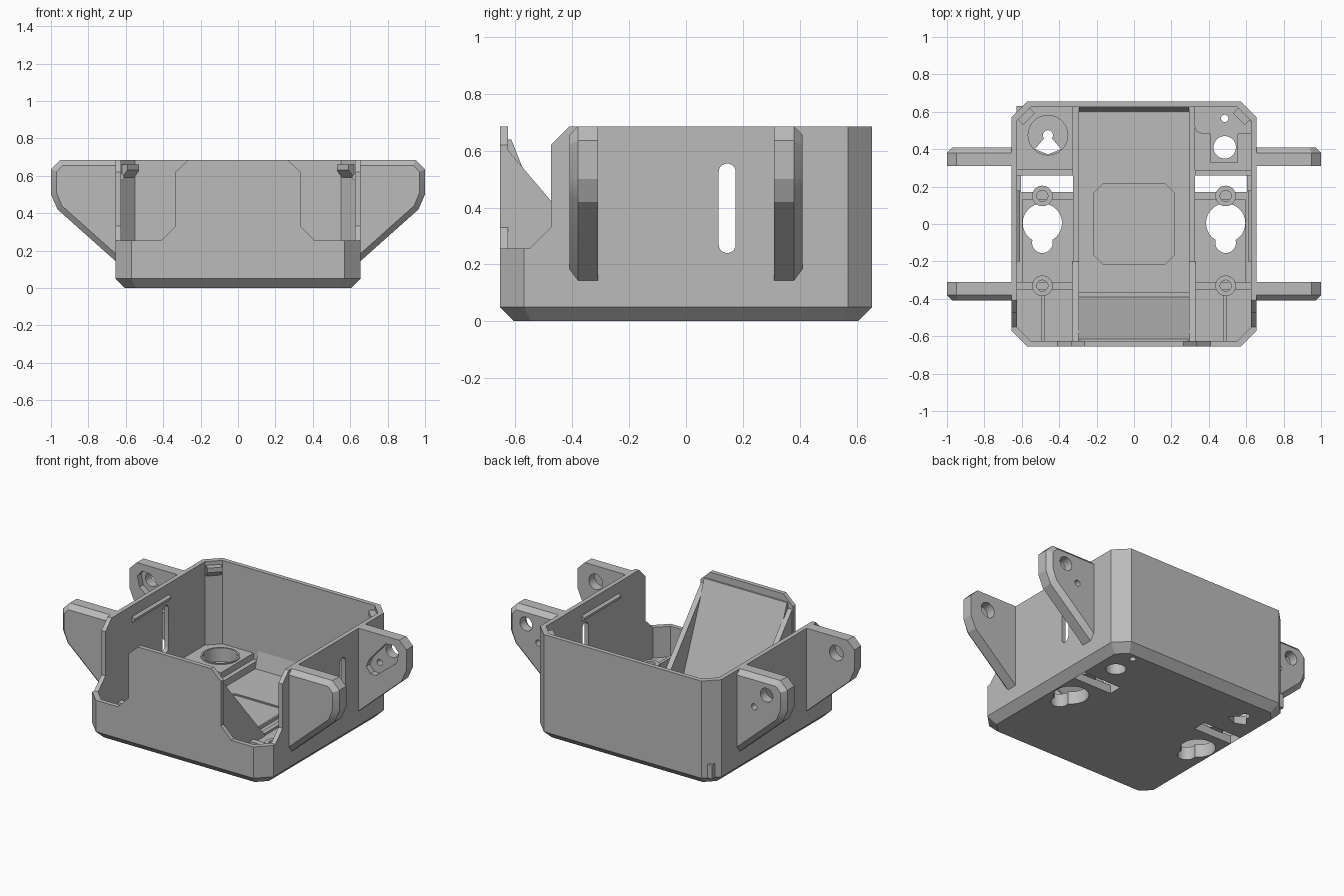
import bpy, bmesh, math
from mathutils import Vector

cube = bpy.data.objects.get("Cube")
if cube:
    bpy.data.objects.remove(cube, do_unlink=True)

grey = bpy.data.materials.new("plain grey")
grey.use_nodes = True
COLOUR = (0.5, 0.5, 0.5, 1)
grey.diffuse_color = COLOUR
grey.node_tree.nodes["Principled BSDF"].inputs["Base Color"].default_value = COLOUR
parts = []


def loft(name, rings, keep=True):
    """Closed solid through rings of equal point count."""
    bm = bmesh.new()
    loops = [[bm.verts.new(p) for p in ring] for ring in rings]
    n = len(loops[0])
    for a, b in zip(loops, loops[1:]):
        for i in range(n):
            bm.faces.new((a[i], a[(i + 1) % n], b[(i + 1) % n], b[i]))
    bm.faces.new(loops[0])
    bm.faces.new(loops[-1])
    bmesh.ops.recalc_face_normals(bm, faces=bm.faces)
    mesh = bpy.data.meshes.new(name)
    bm.to_mesh(mesh)
    bm.free()
    mesh.materials.append(grey)
    ob = bpy.data.objects.new(name, mesh)
    bpy.context.collection.objects.link(ob)
    if keep:
        parts.append(ob)
    return ob


def place(points, axis, d):
    return [{"x": (d, p, q), "y": (p, d, q), "z": (p, q, d)}[axis] for p, q in points]


def prism(name, points, axis, a, b, keep=True):
    return loft(name, [place(points, axis, a), place(points, axis, b)], keep)


def box(name, x, y, z, keep=True):
    return prism(name, [(x[0], y[0]), (x[1], y[0]), (x[1], y[1]), (x[0], y[1])], "z", *z, keep)


def circle(u, v, r, n=32):
    return [(u + r * math.cos(math.tau * i / n), v + r * math.sin(math.tau * i / n)) for i in range(n)]


def octagon(h, c):
    return [(h - c, -h), (h, c - h), (h, h - c), (h - c, h), (c - h, h), (-h, h - c), (-h, c - h), (c - h, -h)]


def stadium(u, v0, v1, r, n=10):
    arc = [math.pi * i / n for i in range(n + 1)]
    return ([(u + r * math.cos(a), v1 + r * math.sin(a)) for a in arc]
            + [(u - r * math.cos(a), v0 - r * math.sin(a)) for a in arc])


def cut(cutter, *targets):
    cutter.hide_render = True
    for ob in targets:
        mod = ob.modifiers.new("cut", "BOOLEAN")
        mod.operation, mod.solver, mod.object = "DIFFERENCE", "EXACT", cutter
        bpy.context.view_layer.objects.active = ob
        bpy.ops.object.modifier_apply(modifier=mod.name)
    bpy.data.objects.remove(cutter, do_unlink=True)


# Tray body with chamfered corners and base
H, TOP, FLOOR = 0.655, 0.685, 0.055
body = loft("tray_body", [place(octagon(0.605, 0.06), "z", 0), place(octagon(H, 0.085), "z", 0.05),
                          place(octagon(H, 0.085), "z", TOP)])
cut(prism("cavity", octagon(0.626, 0.075), "z", FLOOR, 0.8, False), body)

# Front corner notches and side slots
for s in (-1, 1):
    front = [(0.25, 0.699), (0.335, 0.62), (0.335, 0.33), (0.41, 0.255), (0.8, 0.255), (0.8, 0.699)]
    cut(prism("front_notch", [(s * x, z) for x, z in front], "y", -0.75, -0.56, False), body)
    side = [(-0.396, 0.699), (-0.475, 0.62), (-0.475, 0.33), (-0.55, 0.255), (-0.8, 0.255), (-0.8, 0.699)]
    cut(prism("side_notch", side, "x", s * 0.42, s * 0.8, False), body)
    cut(prism("side_slot", stadium(0.145, 0.27, 0.525, 0.03), "x", s * 0.6, s * 0.7, False), body)

# Mounting wings: the front pair has blind holes, the back pair is pierced and pocketed
outline = [(0.645, TOP), (0.95, TOP), (1, 0.635), (1, 0.5), (0.965, 0.42), (0.645, 0.135)]
inset = [(0.645, 0.655), (0.938, 0.655), (0.97, 0.622), (0.97, 0.51), (0.942, 0.44), (0.645, 0.175)]
for s in (-1, 1):
    for t, label in ((-1, "front"), (1, "back")):
        flip = lambda pts: [(s * x, z) for x, z in pts]
        wing = loft(label + "_wing", [place(flip(outline), "y", t * 0.31), place(flip(outline), "y", t * 0.38),
                                      place(flip(inset), "y", t * 0.41)])
        if t < 0:
            cut(prism("blind_hole", flip(circle(0.87, 0.58, 0.05)), "y", -0.28, -0.37, False), wing)
        else:
            pocket = [(0.73, 0.5), (0.71, 0.45), (0.74, 0.41), (0.78, 0.41), (0.93, 0.53),
                      (0.945, 0.6), (0.91, 0.64), (0.85, 0.635)]
            cut(prism("pocket", flip(pocket), "y", 0.28, 0.35, False), wing)
            cut(prism("pin_hole", flip(circle(0.87, 0.58, 0.045)), "y", 0.3, 0.45, False), wing)
            cut(prism("small_hole", flip(circle(0.78, 0.48, 0.02, 16)), "y", 0.3, 0.45, False), wing)

# Central channel: sloped front face, back chamfer, side ribs and gussets
prism("channel_ramp", [(-0.635, 0.05), (-0.39, 0.05), (-0.39, 0.08), (-0.615, 0.64), (-0.635, 0.64)],
      "x", -0.3, 0.3)
box("channel_lip", (-0.295, 0.295), (-0.39, -0.365), (0.05, 0.075))
prism("channel_back", [(0.6, 0.05), (0.635, 0.05), (0.635, 0.2)], "x", -0.295, 0.295)
gusset = [(-0.635, 0.05), (-0.2, 0.05), (-0.2, 0.1), (-0.625, 0.6), (-0.635, 0.6)]
floor_parts = [body]
for s in (-1, 1):
    prism("gusset", gusset, "x", s * 0.295, s * 0.33)
    box("channel_rib", (s * 0.295, s * 0.325), (-0.21, 0.628), (0.05, 0.1))

    # Side platforms, cross ribs and screw bosses
    floor_parts.append(box("side_platform", (s * 0.32, s * 0.6), (-0.31, 0.13), (0.05, 0.085)))
    box("cross_rib", (s * 0.325, s * 0.628), (-0.35, -0.31), (0.05, 0.11))
    box("slot_rib", (s * 0.325, s * 0.628), (0.26, 0.29), (0.05, 0.11))
    box("front_rib", (s * 0.475, s * 0.495), (-0.63, -0.38), (0.05, 0.11))
    for y in (-0.33, 0.15):
        boss = prism("screw_boss", circle(s * 0.49, y, 0.055, 24), "z", 0.05, 0.14)
        cut(prism("boss_bore", circle(s * 0.49, y, 0.03, 16), "z", 0.07, 0.2, False), boss)

    # Diagonal corner hook and inner wall ridge
    u, v = Vector((s, 1)).normalized(), Vector((s, -1)).normalized()
    c = Vector((s * 0.592, 0.592))
    hook = []
    for z, depth in ((0.59, 0.005), (0.63, 0.045), (0.66, 0.045)):
        quad = [c + u * 0.01 + v * 0.045, c + u * 0.01 - v * 0.045, c - u * depth - v * 0.045, c - u * depth + v * 0.045]
        hook.append([(p.x, p.y, z) for p in quad])
    loft("corner_hook", hook)
    prism("wall_ridge", [(s * 0.63, 0.57), (s * 0.61, 0.585), (s * 0.61, 0.6), (s * 0.63, 0.615)], "y", -0.2, 0.18)

# Back left and back right floor blocks
round_block = box("round_socket_block", (-0.628, -0.325), (0.29, 0.63), (0.05, 0.14))
square_block = box("square_socket_block", (0.41, 0.555), (0.33, 0.48), (0.05, 0.12))
corner_block = prism("corner_block", [(0.32, 0.628), (0.32, 0.53), (0.335, 0.495), (0.37, 0.48), (0.626, 0.48),
                                      (0.626, 0.55), (0.55, 0.628)], "z", 0.05, 0.12)
cut(prism("socket", circle(-0.46, 0.475, 0.11), "z", 0.03, 0.3, False), round_block)
rim = prism("socket_rim", circle(-0.46, 0.475, 0.117), "z", 0.13, 0.146)
cut(prism("rim_bore", circle(-0.46, 0.475, 0.106), "z", 0.1, 0.2, False), rim)

# Openings through the floor
Z = (-0.1, 0.3)
for s in (-1, 1):
    cut(box("floor_slot", (s * 0.325, s * 0.605), (0.17, 0.26), Z, False), body)
    cut(prism("keyhole_head", circle(s * 0.49, 0.005, 0.105), "z", *Z, False), *floor_parts)
    cut(prism("keyhole_neck", circle(s * 0.49, -0.1, 0.055), "z", *Z, False), *floor_parts)
cut(prism("vent", circle(0.485, 0.41, 0.06), "z", *Z, False), body, square_block)
cut(prism("peg_hole", circle(0.485, 0.565, 0.02, 16), "z", *Z, False), body, corner_block)
cut(prism("socket_hole", circle(-0.46, 0.475, 0.027, 16), "z", *Z, False), body)
cut(prism("socket_wedge", [(-0.475, 0.465), (-0.445, 0.465), (-0.39, 0.4), (-0.46, 0.372), (-0.53, 0.4)],
          "z", *Z, False), body)

# Centre pad with raised border and round and cross marks
prism("centre_pad", octagon(0.217, 0.05), "z", 0.05, 0.068)
border = prism("pad_border", octagon(0.217, 0.05), "z", 0.065, 0.075)
cut(prism("border_bore", octagon(0.205, 0.045), "z", 0.06, 0.1, False), border)
for s in (-1, 1):
    ring = prism("ring_mark", circle(s * 0.137, -0.13, 0.033, 24), "z", 0.066, 0.073)
    cut(prism("ring_bore", circle(s * 0.137, -0.13, 0.02, 24), "z", 0.06, 0.1, False), ring)
    for a, b in ((0.034, 0.005), (0.005, 0.034)):
        box("cross_mark", (s * 0.05 - a, s * 0.05 + a), (-0.13 - b, -0.13 + b), (0.066, 0.073))

# Smooth the round bores while keeping edges sharp
bpy.ops.object.select_all(action="DESELECT")
for ob in parts:
    ob.select_set(True)
bpy.context.view_layer.objects.active = body
bpy.ops.object.shade_smooth_by_angle(angle=math.radians(20))
